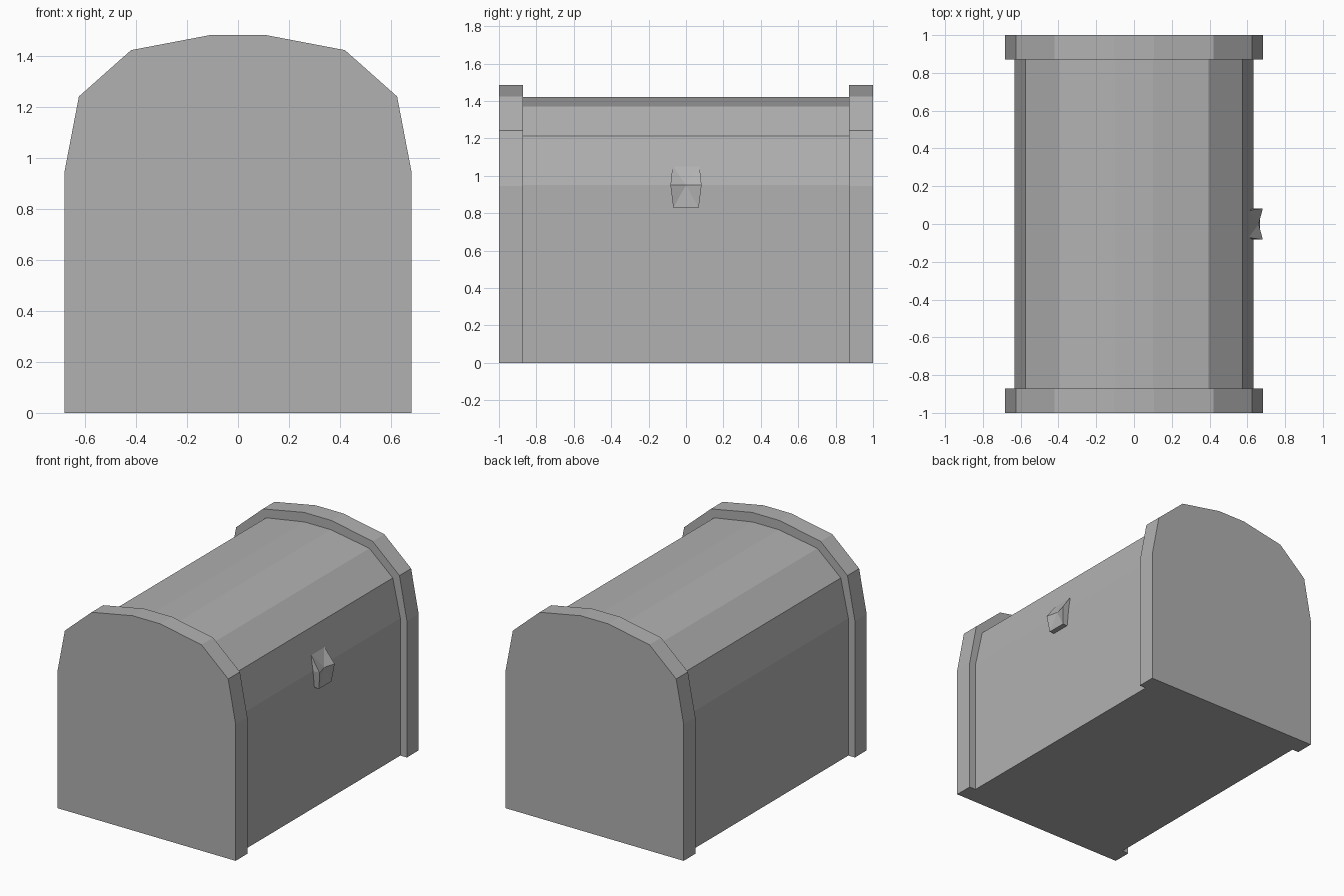
import bpy
import bmesh

if "Cube" in bpy.data.objects:
    bpy.data.objects.remove(bpy.data.objects["Cube"])

# Mid-dark grey for the whole chest
grey = bpy.data.materials.new("dark_grey")
grey.diffuse_color = (0.44, 0.44, 0.44, 1)
grey.use_nodes = True
grey.node_tree.nodes["Principled BSDF"].inputs["Base Color"].default_value = grey.diffuse_color


def make_mesh(name, verts, faces):
    """Create a flat-shaded grey object with outward normals."""
    mesh = bpy.data.meshes.new(name)
    mesh.from_pydata(verts, [], faces)
    bm = bmesh.new()
    bm.from_mesh(mesh)
    bmesh.ops.recalc_face_normals(bm, faces=bm.faces)
    bm.to_mesh(mesh)
    bm.free()
    mesh.materials.append(grey)
    obj = bpy.data.objects.new(name, mesh)
    bpy.context.collection.objects.link(obj)
    return obj


def arch_prism(name, half, y0, y1):
    """Mirror the right half of an arch profile and extrude it along y."""
    profile = half + [(-x, z) for x, z in reversed(half)]
    n = len(profile)
    verts = [(x, y, z) for y in (y0, y1) for x, z in profile]
    faces = [tuple(range(n)), tuple(reversed(range(n, 2 * n)))]
    faces += [(i, i + n, (i + 1) % n + n, (i + 1) % n) for i in range(n)]
    return make_mesh(name, verts, faces)


# Chest body with its faceted barrel lid
body = [(0.632, 0), (0.632, 0.95), (0.574, 1.213), (0.395, 1.37), (0.10, 1.42)]
arch_prism("chest_body", body, -0.875, 0.875)

# Raised end panels
end = [(0.682, 0), (0.682, 0.945), (0.625, 1.243), (0.42, 1.425), (0.105, 1.485)]
arch_prism("front_end_panel", end, -1.0, -0.872)
arch_prism("back_end_panel", end, 0.872, 1.0)

# Lock plate: a wedge with a dented face, its top edge flush with the lid
rows = [(0.62, 0.068, 0.83), (0.62, 0.083, 0.95), (0.607, 0.072, 1.055),
        (0.682, 0.083, 0.95), (0.668, 0.068, 0.83)]
verts = [(x, s * w, z) for x, w, z in rows for s in (-1, 1)] + [(0.66, 0, 0.95)]
faces = [(10, 6, 8), (10, 8, 9), (10, 9, 7),      # lower face
         (10, 7, 5), (10, 5, 4), (10, 4, 6),      # upper face
         (0, 8, 6, 2), (2, 6, 4),                 # left side
         (1, 3, 7, 9), (3, 5, 7),                 # right side
         (0, 1, 9, 8), (0, 2, 3, 1), (2, 4, 5, 3)]  # bottom and back
make_mesh("lock", verts, faces)
